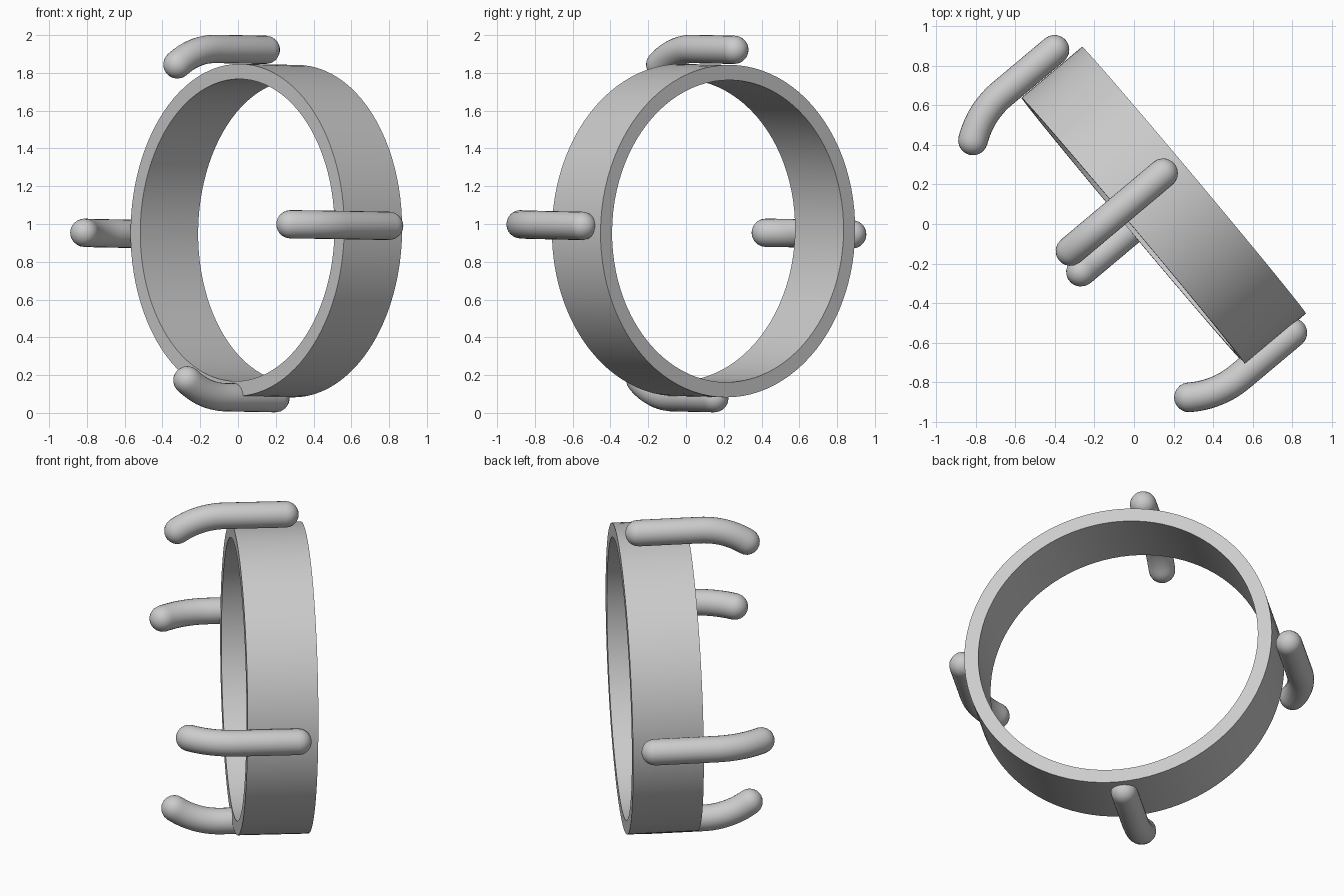
import bpy, bmesh
from math import sin, cos, pi, radians
from mathutils import Vector

if "Cube" in bpy.data.objects:
    bpy.data.objects.remove(bpy.data.objects["Cube"])

# Frame of the turned, slightly tilted ring: axis, sideways and up directions
YAW, TILT = radians(40), radians(0.8)
AXIS = Vector((cos(YAW) * cos(TILT), sin(YAW) * cos(TILT), -sin(TILT)))
SIDE = Vector((sin(YAW), -cos(YAW), 0))
UP = SIDE.cross(AXIS).normalized()
if UP.z < 0:
    UP = -UP


def finish(bm, name):
    bmesh.ops.recalc_face_normals(bm, faces=bm.faces)
    mesh = bpy.data.meshes.new(name)
    bm.to_mesh(mesh)
    bm.free()
    ob = bpy.data.objects.new(name, mesh)
    bpy.context.collection.objects.link(ob)
    bpy.context.view_layer.objects.active = ob
    ob.select_set(True)
    bpy.ops.object.shade_smooth_by_angle(angle=radians(35))
    ob.select_set(False)


def bridge(bm, a, b):
    n = len(a)
    for i in range(n):
        j = (i + 1) % n
        bm.faces.new((a[i], a[j], b[j], b[i]))


def circle(bm, centre, u, v, r, n):
    return [bm.verts.new(centre + r * (cos(2 * pi * i / n) * u + sin(2 * pi * i / n) * v))
            for i in range(n)]


def make_ring(centre, outer, inner, width):
    bm = bmesh.new()
    h = width / 2
    loops = [circle(bm, centre + AXIS * w, SIDE, UP, r, 96)
             for w, r in ((-h, outer), (h, outer), (h, inner), (-h, inner))]
    for k in range(4):
        bridge(bm, loops[k], loops[(k + 1) % 4])
    finish(bm, "ring_band")


def make_prong(name, start, inward, r=0.075, straight=0.345, bend_r=0.45, bend=radians(36)):
    bm = bmesh.new()
    across = AXIS.cross(inward).normalized()
    # stations along the prong: (forward, inward, heading, radius)
    caps = [radians(a) for a in (80, 65, 50, 35, 18)]
    st = [(-r * sin(a), 0, 0, r * cos(a)) for a in caps]
    st.append((0, 0, 0, r))
    for i in range(13):
        t = bend * i / 12
        st.append((straight + bend_r * sin(t), bend_r * (1 - cos(t)), t, r))
    ex, ey = st[-1][:2]
    for a in reversed(caps):
        st.append((ex + r * sin(a) * cos(bend), ey + r * sin(a) * sin(bend), bend, r * cos(a)))
    loops = []
    for f, w, t, rad in st:
        normal = AXIS * sin(t) + inward * cos(t)
        loops.append(circle(bm, start - AXIS * f + inward * w, normal, across, rad, 24))
    for a, b in zip(loops, loops[1:]):
        bridge(bm, a, b)
    # rounded tips
    tips = (start + AXIS * r,
            start - AXIS * (ex + r * cos(bend)) + inward * (ey + r * sin(bend)))
    for loop, tip in zip((loops[0], loops[-1]), tips):
        p = bm.verts.new(tip)
        for i in range(24):
            bm.faces.new((loop[i], loop[(i + 1) % 24], p))
    finish(bm, name)


# Wide open band
make_ring(Vector((0.15, 0.093, 0.965)), 0.88, 0.80, 0.40)

# Four bent prongs gripping forward and inward
make_prong("top_prong", Vector((0.147, 0.256, 1.922)), -UP)
make_prong("bottom_prong", Vector((0.198, 0.15, 0.078)), UP)
make_prong("left_prong", Vector((-0.402, 0.88, 0.945)), SIDE)
make_prong("right_prong", Vector((0.80, -0.55, 0.99)), -SIDE)
